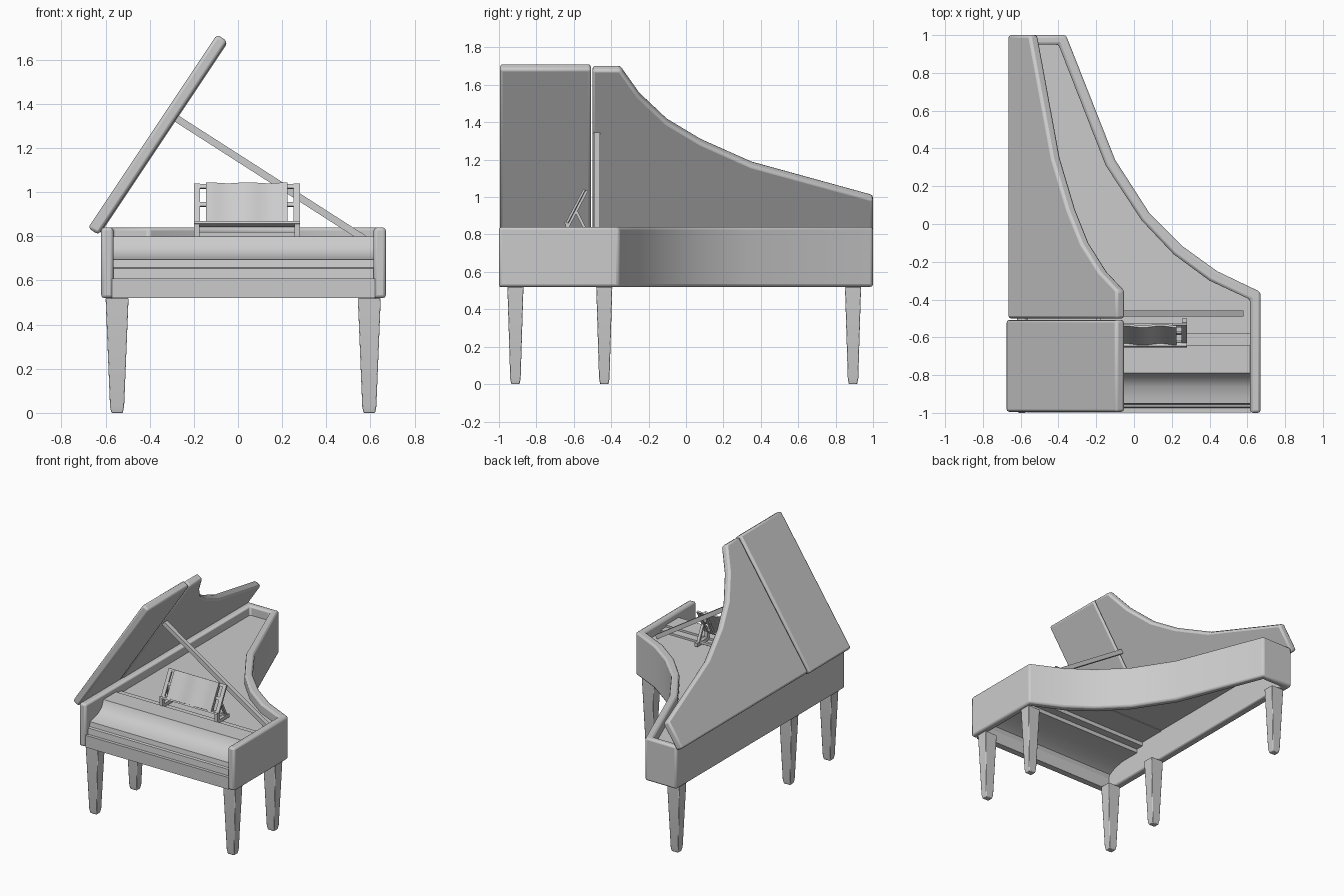
import bpy, bmesh, math
from mathutils import Vector, Matrix

cube = bpy.data.objects.get("Cube")
if cube:
    bpy.data.objects.remove(cube)

grey = bpy.data.materials.new("plain_grey")
grey.use_nodes = True
grey.diffuse_color = (0.6, 0.6, 0.6, 1)
grey.node_tree.nodes["Principled BSDF"].inputs["Base Color"].default_value = (0.6, 0.6, 0.6, 1)


def finish(name, bm, bevel=0, angle=35):
    """Turn a bmesh into a named, shaded object."""
    bmesh.ops.recalc_face_normals(bm, faces=bm.faces)
    mesh = bpy.data.meshes.new(name)
    bm.to_mesh(mesh)
    bm.free()
    mesh.materials.append(grey)
    obj = bpy.data.objects.new(name, mesh)
    bpy.context.collection.objects.link(obj)
    if bevel:
        mod = obj.modifiers.new("soft_edges", 'BEVEL')
        mod.width = bevel
        mod.segments = 2
        mod.limit_method = 'ANGLE'
        mod.angle_limit = math.radians(50)
    bpy.ops.object.select_all(action='DESELECT')
    obj.select_set(True)
    bpy.context.view_layer.objects.active = obj
    bpy.ops.object.shade_smooth_by_angle(angle=math.radians(angle))
    return obj


def prism(name, outline, lo, hi, place, bevel=0):
    """Extrude an outline from lo to hi; place maps (a, b, c) into space."""
    bm = bmesh.new()
    rings = [[bm.verts.new(place(a, b, c)) for a, b in outline] for c in (lo, hi)]
    n = len(outline)
    bm.faces.new(rings[0])
    bm.faces.new(rings[1])
    for i in range(n):
        j = (i + 1) % n
        bm.faces.new((rings[0][i], rings[0][j], rings[1][j], rings[1][i]))
    return finish(name, bm, bevel)


def rect(a0, a1, b0, b1):
    return [(a0, b0), (a1, b0), (a1, b1), (a0, b1)]


def rod(name, start, end, width, depth):
    """Rectangular bar between two points."""
    start, end = Vector(start), Vector(end)
    along = end - start
    bm = bmesh.new()
    bmesh.ops.create_cube(bm, size=1, matrix=(
        Matrix.Translation((start + end) / 2)
        @ along.to_track_quat('Z', 'Y').to_matrix().to_4x4()
        @ Matrix.Diagonal((width, depth, along.length, 1))))
    return finish(name, bm)


def upright(x, y, z):
    return (x, y, z)


def across(y, z, x):
    return (x, y, z)


# Case: a rim open at the front, with a bent side
inner_curve = [(-0.40, 0.95), (-0.15, 0.31), (0.04, 0.02), (0.21, -0.16), (0.40, -0.30), (0.615, -0.40)]
outer_curve = [(-0.36, 1), (-0.10, 0.34), (0.08, 0.06), (0.26, -0.12), (0.44, -0.25), (0.67, -0.36)]
outer = [(-0.62, -1), (-0.62, 1)] + outer_curve + [(0.67, -1)]
inner = [(-0.565, -1), (-0.565, 0.95)] + inner_curve + [(0.615, -1)]
prism("case_rim", outer + inner[::-1], 0.52, 0.84, upright, 0.014)
prism("key_slip", rect(-0.57, 0.62, -0.998, -0.95), 0.52, 0.61, upright)

# Soundboard inside the rim
board = [(-0.57, -0.40), (-0.57, 0.955)] + inner_curve
prism("soundboard", board, 0.75, 0.77, upright)

# Keyboard, curved fallboard and the stepped deck behind it
top = [(-0.975, 0.605), (-0.97, 0.655), (-0.955, 0.66), (-0.95, 0.695), (-0.92, 0.70),
       (-0.86, 0.715), (-0.81, 0.75), (-0.79, 0.80), (-0.64, 0.80), (-0.64, 0.785),
       (-0.58, 0.785), (-0.58, 0.77), (-0.37, 0.77)]
under = [(-0.37, 0.745), (-0.58, 0.745), (-0.58, 0.715), (-0.64, 0.715), (-0.64, 0.685),
         (-0.80, 0.685), (-0.88, 0.67), (-0.94, 0.64), (-0.96, 0.60)]
prism("keyboard_deck", top + under, -0.57, 0.62, across)

# Legs: tapered square posts with a chamfered foot
LEG_RINGS = [(0, 0.026, 0.022), (0.03, 0.032, 0.028), (0.52, 0.052, 0.043)]


def leg(name, x, y):
    bm = bmesh.new()
    rings = [[bm.verts.new((x + sx * hx, y + sy * hy, z))
              for sx, sy in ((-1, -1), (1, -1), (1, 1), (-1, 1))] for z, hx, hy in LEG_RINGS]
    for low, high in zip(rings, rings[1:]):
        for i in range(4):
            j = (i + 1) % 4
            bm.faces.new((low[i], low[j], high[j], high[i]))
    bm.faces.new(rings[0])
    bm.faces.new(rings[-1])
    finish(name, bm, 0.004)


for side, x in (("left", 0.595), ("right", -0.548)):
    leg("front_leg_" + side, x, -0.912)
    leg("middle_leg_" + side, x, -0.437)
leg("back_leg", -0.548, 0.893)

# Raised lid: front flap and curved main panel on one slope
SLOPE = Vector((0.555, 0, 0.832))
NORMAL = Vector((0.832, 0, -0.555))
HINGE = Vector((-0.67, 0, 0.842))


def on_lid(u, y, w):
    return HINGE + SLOPE * u + NORMAL * w + Vector((0, y, 0))


prism("lid_flap", rect(-0.008, 1.045, -0.995, -0.508), -0.006, 0.05, on_lid, 0.014)
lid = [(0, -0.5), (1.04, -0.5), (1.04, -0.35), (0.87, -0.25), (0.70, -0.10),
       (0.57, 0.08), (0.425, 0.35), (0.21, 1), (0, 1)]
prism("lid_main", lid, 0, 0.055, on_lid, 0.014)

# Prop stick
rod("lid_prop", (0.57, -0.475, 0.79), (-0.28, -0.475, 1.335), 0.032, 0.032)

# Music stand: leaning frame with a gently waved panel
LEAN = Vector((0, 0.465, 0.885))
FACE = Vector((0, -0.885, 0.465))
FOOT = Vector((0, -0.635, 0.85))


def on_stand(x, s, t):
    return FOOT + Vector((x, 0, 0)) + LEAN * s + FACE * t


def wave(x, t, s):
    return on_stand(x, s, t)


STAND_MID = 0.04
for sign, side in ((1, "left"), (-1, "right")):
    def span(a, b):
        return sorted((STAND_MID + sign * a, STAND_MID + sign * b))
    for label, a, b in (("outer", 0.212, 0.24), ("inner", 0.165, 0.185)):
        prism(f"stand_{label}_post_{side}", rect(*span(a, b), 0, 0.213), -0.014, 0, on_stand)
    for i, s in enumerate((0, 0.1, 0.193)):
        prism(f"stand_rung_{i + 1}_{side}", rect(*span(0.16, 0.23), s, s + 0.02), -0.012, -0.002, on_stand)
    x0, x1 = span(0.215, 0.24)
    prism("stand_rail_" + side, rect(x0, x1, -0.64, -0.50), 0.785, 0.81, upright)
    prism("stand_foot_" + side, rect(x0, x1, -0.645, -0.62), 0.79, 0.86, upright)
    mid = (x0 + x1) / 2
    rod("stand_strut_" + side, (mid, -0.525, 0.80), (mid, -0.585, 0.92), 0.02, 0.015)

xs = [-0.145 + 0.37 * i / 24 for i in range(25)]
front = [(x, 0.009 + 0.005 * math.sin(x * 34)) for x in xs]
back = [(x, t - 0.012) for x, t in reversed(front)]
prism("stand_panel", front + back, 0.01, 0.213, wave)
prism("stand_ledge", rect(-0.2, 0.28, 0, 0.012), -0.014, 0.02, on_stand)
prism("stand_crossbar", rect(-0.2, 0.28, -0.548, -0.528), 0.80, 0.82, upright)
